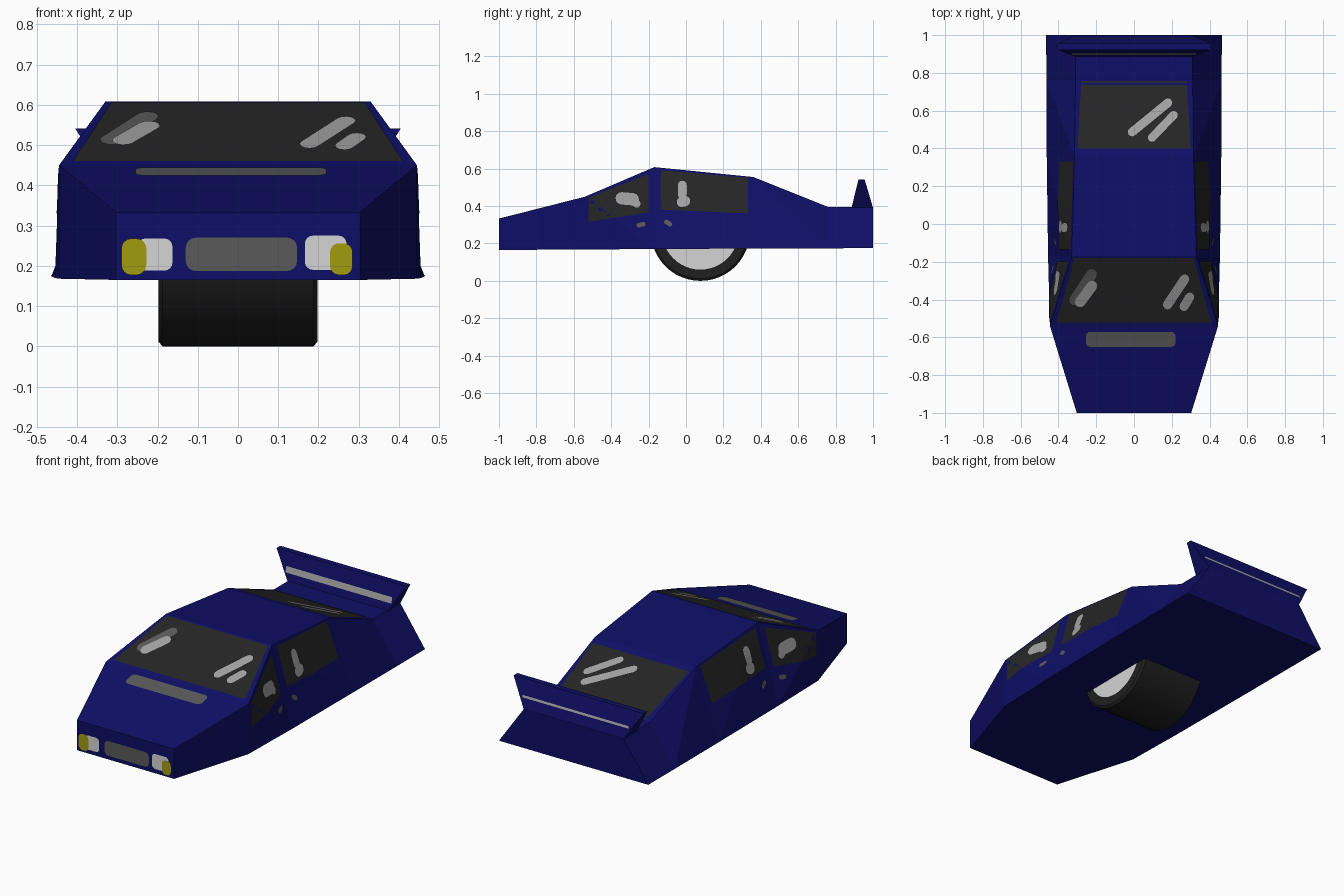
import bpy, bmesh, math
from mathutils import Vector
from mathutils.bvhtree import BVHTree

if "Cube" in bpy.data.objects:
    bpy.data.objects.remove(bpy.data.objects["Cube"])


def material(name, r, g, b):
    m = bpy.data.materials.new(name)
    m.diffuse_color = (r, g, b, 1)
    m.use_nodes = True
    m.node_tree.nodes["Principled BSDF"].inputs["Base Color"].default_value = m.diffuse_color
    return m


BLUE = material("body blue", .0045, .0045, .135)
GLASS = material("dark glass", .0185, .0185, .0185)
TYRE = material("tyre black", .014, .014, .014)
WHITE = material("light grey", .66, .66, .66)
SHINE = material("glass reflection", .36, .36, .36)
GREY = material("grille grey", .1, .1, .1)
YELLOW = material("indicator yellow", .36, .33, .005)


def finish(name, bm, *mats):
    me = bpy.data.meshes.new(name)
    bm.to_mesh(me)
    ob = bpy.data.objects.new(name, me)
    for m in mats:
        me.materials.append(m)
    bpy.context.collection.objects.link(ob)
    return ob


# Body: cross-sections (y, bottom half width, bottom z, top half width, top z)
SECTIONS = [(-1, .303, .165, .303, .333), (-.54, .445, .168, .445, .45),
            (-.17, .455, .17, .33, .608), (.36, .462, .173, .315, .555),
            (.76, .464, .174, .31, .395), (1, .465, .175, .31, .395)]
body = bmesh.new()
rings = []
for y, wb, zb, wt, zt in SECTIONS:
    rings.append([body.verts.new(c) for c in
                  ((-wb, y, zb), (wb, y, zb), (wt, y, zt), (-wt, y, zt))])
for a, b in zip(rings, rings[1:]):
    body.faces.new((a[0], a[1], b[1], b[0]))
    body.faces.new((a[3], a[2], b[2], b[3]))
    for lo, hi in ((0, 3), (1, 2)):
        body.faces.new((a[lo], b[lo], a[hi]))
        body.faces.new((a[hi], b[lo], b[hi]))
body.faces.new(rings[0])
body.faces.new(rings[-1])
bmesh.ops.recalc_face_normals(body, faces=body.faces)
finish("body", body, BLUE)

# Spoiler: flared wedge on the tail
spoiler = bmesh.new()
low = [spoiler.verts.new(c) for c in
       ((-.31, .885, .39), (.31, .885, .39), (.31, 1, .39), (-.31, 1, .39))]
top = [spoiler.verts.new(c) for c in
       ((-.405, .922, .542), (.405, .922, .542), (.405, .955, .542), (-.405, .955, .542))]
spoiler.faces.new(low)
spoiler.faces.new(top)
for i in range(4):
    j = (i + 1) % 4
    spoiler.faces.new((low[i], low[j], top[j], top[i]))
bmesh.ops.recalc_face_normals(spoiler, faces=spoiler.faces)
finish("spoiler", spoiler, BLUE)

trees = [BVHTree.FromBMesh(body), BVHTree.FromBMesh(spoiler)]

# Views used to lay painted plates on the surfaces: (u, v) to start point, direction
VIEWS = {
    "front": (lambda u, v: (u, -3, v), (0, 1, 0), 0),
    "top": (lambda u, v: (u, v, 3), (0, 0, -1), 0),
    "right": (lambda u, v: (3, u, v), (-1, 0, 0), 0),
    "left": (lambda u, v: (-3, u, v), (1, 0, 0), 0),
    "spoiler_front": (lambda u, v: (u, .8, v), (0, 1, 0), 1),
    "spoiler_back": (lambda u, v: (u, 3, v), (0, -1, 0), 1),
}


def plate(name, views, outline, mat, layer=1):
    out = bmesh.new()
    for view in views:
        start, d, tree = VIEWS[view]
        d = Vector(d)
        bm = bmesh.new()
        bm.faces.new([bm.verts.new((u, v, 0)) for u, v in outline])
        if view in ("left", "right"):  # follow the creased sides
            for axis in (0, 1):
                for k in range(-20, 21):
                    co = Vector((0, 0, 0))
                    no = Vector((0, 0, 0))
                    co[axis], no[axis] = k * .04, 1
                    bmesh.ops.bisect_plane(bm, geom=bm.verts[:] + bm.edges[:] + bm.faces[:],
                                           plane_co=co, plane_no=no)
        for v in bm.verts:
            hit, n, _, _ = trees[tree].ray_cast(Vector(start(v.co.x, v.co.y)), d)
            if hit:
                v.co = hit + n * .0025 * layer
        bm.normal_update()
        for f in bm.faces:
            if f.normal.dot(d) > 0:
                f.normal_flip()
        me = bpy.data.meshes.new("part")
        bm.to_mesh(me)
        out.from_mesh(me)
        bpy.data.meshes.remove(me)
    return finish(name, out, mat)


def capsule(a, b, r, n=6):
    t = math.atan2(b[1] - a[1], b[0] - a[0])
    return [(c[0] + r * math.cos(t + s + math.pi * i / n), c[1] + r * math.sin(t + s + math.pi * i / n))
            for c, s in ((b, -math.pi / 2), (a, math.pi / 2)) for i in range(n + 1)]


def rounded(x0, x1, y0, y1, r, n=4):
    corners = ((x1 - r, y1 - r), (x0 + r, y1 - r), (x0 + r, y0 + r), (x1 - r, y0 + r))
    return [(c[0] + r * math.cos(math.pi / 2 * (q + i / n)), c[1] + r * math.sin(math.pi / 2 * (q + i / n)))
            for q, c in enumerate(corners) for i in range(n + 1)]


# Windscreen, rear window and their reflections
plate("windscreen", ["top"], [(-.41, -.52), (.41, -.52), (.315, -.18), (-.315, -.18)], GLASS)
plate("windscreen_dark_reflection", ["top"], capsule((-.315, -.4), (-.225, -.265), .028), GREY, 2)
plate("windscreen_reflection_1", ["top"], capsule((-.285, -.41), (-.222, -.325), .028), SHINE, 3)
plate("windscreen_reflection_2", ["top"], capsule((.178, -.425), (.268, -.29), .025), SHINE, 2)
plate("windscreen_reflection_3", ["top"], capsule((.265, -.435), (.295, -.385), .024), SHINE, 2)
plate("rear_window", ["top"], [(-.3, .4), (.3, .4), (.28, .735), (-.28, .735)], GLASS)
plate("rear_window_reflection_1", ["top"], capsule((-.01, .485), (.18, .64), .023), SHINE, 2)
plate("rear_window_reflection_2", ["top"], capsule((.095, .455), (.21, .575), .022), SHINE, 2)
plate("rear_window_seal", ["top"], [(-.28, .745), (.28, .745), (.28, .755), (-.28, .755)], GLASS)

# Bonnet vent
plate("bonnet_vent", ["top"], rounded(-.255, .22, -.65, -.57, .025), GREY)

# Side windows, reflections and door handles on both sides
SIDES = ["right", "left"]
plate("front_side_windows", SIDES, [(-.52, .315), (-.2, .365), (-.2, .572), (-.52, .445)], GLASS)
plate("rear_side_windows", SIDES, [(-.135, .38), (.33, .36), (.33, .55), (-.135, .59)], GLASS)
plate("front_side_reflection_1", SIDES, capsule((-.345, .44), (-.285, .435), .033), SHINE, 2)
plate("front_side_reflection_2", SIDES, capsule((-.29, .43), (-.265, .41), .021), SHINE, 2.5)
plate("rear_side_reflection_1", SIDES, capsule((-.02, .51), (-.02, .46), .024), SHINE, 2)
plate("rear_side_reflection_2", SIDES, capsule((-.022, .42), (-.005, .425), .028), SHINE, 2.5)
plate("front_door_handles", SIDES, capsule((-.253, .297), (-.228, .303), .012), GREY)
plate("rear_door_handles", SIDES, capsule((-.105, .315), (-.085, .302), .012), GREY)

# Grille, headlights and indicators
plate("grille", ["front"], rounded(-.13, .147, .187, .27, .025), GREY)
plate("left_headlight", ["front"], rounded(-.25, -.163, .188, .268, .02), WHITE)
plate("right_headlight", ["front"], rounded(.166, .27, .19, .275, .02), WHITE)
plate("left_indicator", ["front"], rounded(-.29, -.228, .177, .268, .025), YELLOW, 2)
plate("right_indicator", ["front"], rounded(.229, .285, .177, .256, .022), YELLOW, 2)

# Spoiler stripes
for name, view, z0, z1 in (("spoiler_front_stripe", "spoiler_front", .435, .468),
                           ("spoiler_back_stripe", "spoiler_back", .449, .461)):
    plate(name, [view], [(-.33, z0), (.33, z0), (.33, z1), (-.33, z1)], SHINE)

# Wheel: one wide central roller with light hubs
wheel = bmesh.new()
R, CY, CZ, N = .265, .077, .265, 48
PROFILE = [(-.198, .205), (-.198, R - .012), (-.188, R), (.188, R), (.198, R - .012), (.198, .205)]
loops = [[wheel.verts.new((x, CY + r * math.sin(2 * math.pi * i / N), CZ - r * math.cos(2 * math.pi * i / N)))
          for i in range(N)] for x, r in PROFILE]
for a, b in zip(loops, loops[1:]):
    for i in range(N):
        j = (i + 1) % N
        wheel.faces.new((a[i], a[j], b[j], b[i]))
for ring in (loops[0], loops[-1]):
    wheel.faces.new(ring).material_index = 1
bmesh.ops.recalc_face_normals(wheel, faces=wheel.faces)
ob = finish("wheel", wheel, TYRE, WHITE)
bpy.context.view_layer.objects.active = ob
ob.select_set(True)
bpy.ops.object.shade_smooth_by_angle(angle=math.radians(30))
